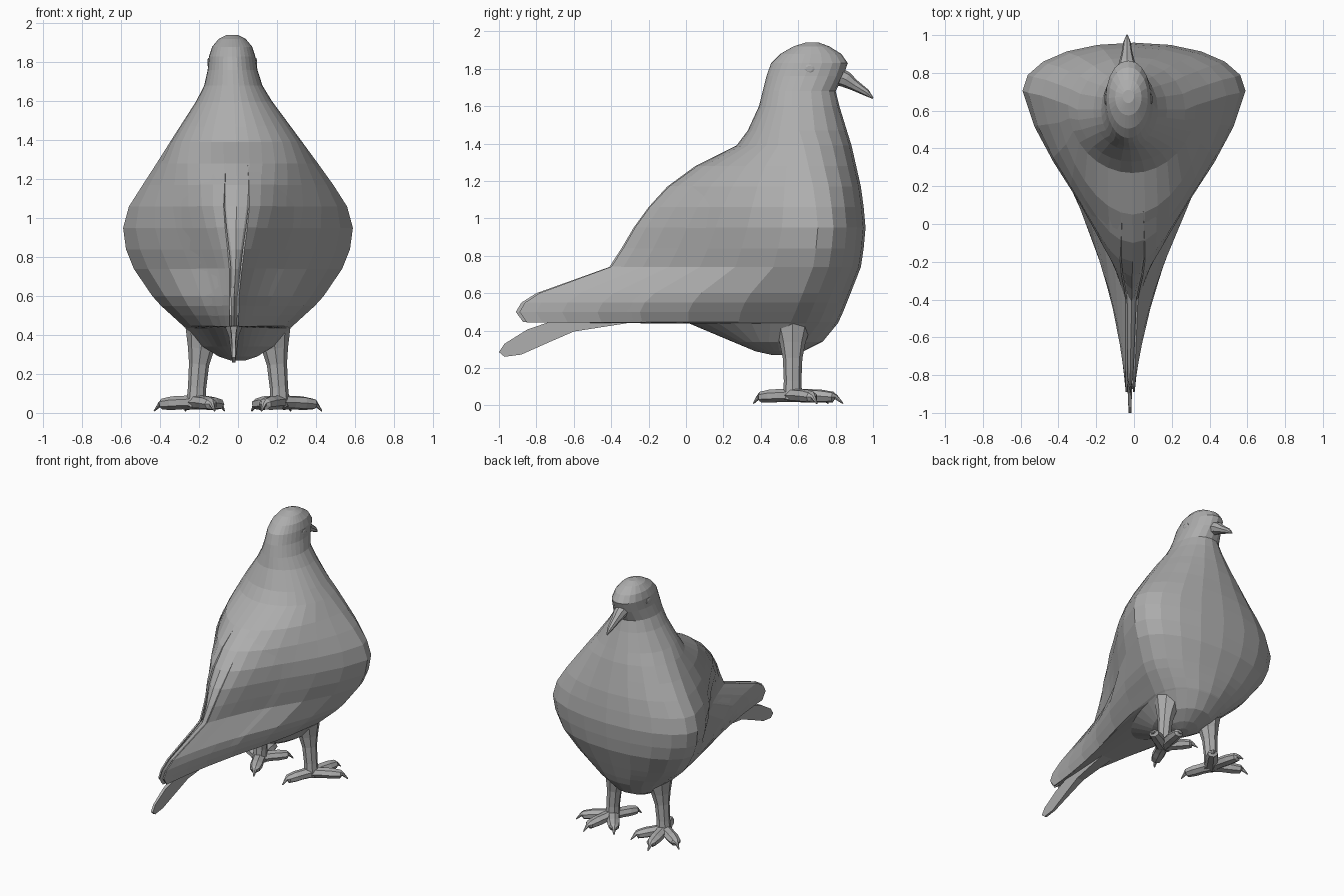
import bpy, bmesh, math
from mathutils import Vector

if "Cube" in bpy.data.objects:
    bpy.data.objects.remove(bpy.data.objects["Cube"])

grey = bpy.data.materials.new("plain grey")
grey.diffuse_color = (0.42, 0.42, 0.42, 1)
grey.use_nodes = True
grey.node_tree.nodes["Principled BSDF"].inputs["Base Color"].default_value = grey.diffuse_color


def make(name, verts, faces):
    me = bpy.data.meshes.new(name)
    me.from_pydata([tuple(v) for v in verts], [], faces)
    bm = bmesh.new()
    bm.from_mesh(me)
    bmesh.ops.recalc_face_normals(bm, faces=bm.faces)
    bm.to_mesh(me)
    bm.free()
    me.materials.append(grey)
    ob = bpy.data.objects.new(name, me)
    bpy.context.collection.objects.link(ob)
    return ob


def loft(name, rings):
    """Closed rings joined by quads, capped at both ends."""
    n = len(rings[0])
    faces = [(i * n + j, i * n + (j + 1) % n, (i + 1) * n + (j + 1) % n, (i + 1) * n + j)
             for i in range(len(rings) - 1) for j in range(n)]
    faces += [tuple(range(n)), tuple(range((len(rings) - 1) * n, len(rings) * n))]
    return make(name, [p for r in rings for p in r], faces)


def tube(name, path, sides=8, flat=1.0):
    """Tapered tube through (x, y, z, radius) points; flat squashes it one way."""
    pts = [Vector(p[:3]) for p in path]
    rings = []
    for i, p in enumerate(pts):
        d = (pts[min(i + 1, len(pts) - 1)] - pts[max(i - 1, 0)]).normalized()
        a = d.cross(Vector((0, 0, 1)) if abs(d.z) < 0.8 else Vector((0, 1, 0))).normalized()
        b = a.cross(d)
        r = path[i][3]
        rings.append([p + a * r * math.cos(t) + b * r * flat * math.sin(t)
                      for t in (2 * math.pi * k / sides for k in range(sides))])
    return loft(name, rings)


# Horizontal slices of the body: z, back y, chest y, half width
levels = [
    (0.27, 0.46, 0.56, 0.04), (0.29, 0.37, 0.63, 0.10), (0.34, 0.25, 0.73, 0.18),
    (0.437, 0.02, 0.81, 0.27), (0.445, -0.87, 0.815, 0.28), (0.5, -0.91, 0.84, 0.34),
    (0.55, -0.88, 0.86, 0.395), (0.6, -0.8, 0.88, 0.44), (0.74, -0.41, 0.935, 0.535),
    (0.84, -0.345, 0.95, 0.575), (0.95, -0.28, 0.96, 0.59), (1.06, -0.2, 0.95, 0.56),
    (1.17, -0.1, 0.935, 0.49), (1.28, 0.05, 0.91, 0.415), (1.39, 0.27, 0.885, 0.34),
    (1.47, 0.33, 0.86, 0.285), (1.6, 0.39, 0.82, 0.195), (1.68, 0.41, 0.8, 0.15),
    (1.76, 0.43, 0.84, 0.128), (1.83, 0.455, 0.865, 0.119), (1.88, 0.505, 0.83, 0.103),
    (1.92, 0.575, 0.765, 0.07), (1.94, 0.64, 0.71, 0.03)]
FRONT, BACK = 5, 8
COLS = FRONT + 1 + BACK


def skin(level, side, col):
    """Point on the body: col runs from the chest centre to the back centre."""
    z, yb, yf, hw = level
    yw = max(yf - 0.255, (yb + yf) / 2)
    # the back is rounded at belly and neck, pointed at the tail
    rnd = 0.7 if z < 0.44 else min(1, max(0, (z - 0.6) / 0.8)) ** 1.5
    cx = -0.03 * min(1, max(0, (z - 1.2) / 0.6))
    if col <= FRONT:
        a = math.pi / 2 * col / FRONT
        x = hw * math.sin(a) ** 0.95
        y = yw + (yf - yw) * max(0, math.cos(a)) ** 0.95
    else:
        t = math.sin(math.pi / 2 * (col - FRONT) / BACK)
        x = hw * (rnd * math.sqrt(max(0, 1 - t * t)) + (1 - rnd) * max(0, 1 - t))
        # sides bulge slightly before tapering into the thin tail
        if 0.44 < z < 1.2:
            x += 0.05 * hw * math.sin(2 * math.pi * t ** 0.9) * (1 - rnd)
        y = yw + (yb - yw) * t
    if y < 0.2:
        cx -= 0.02 * min(1, 0.2 - y)
    return Vector((cx + side * max(x, 0), y, z))


# Body, neck and head as one loft
loft("body", [[skin(l, 1, c) for c in range(COLS)] +
              [skin(l, -1, c) for c in range(COLS - 2, 0, -1)] for l in levels])

# Folded wings: sunk into the body at the shoulder, lifting off along the rear edge
wing_levels = [l for l in levels if 0.44 < l[0] < 1.33]
wing_cols = list(range(FRONT + 2, COLS - 1))
w = len(wing_cols)
for side, label in ((1, "right"), (-1, "left")):
    verts = []
    for l in wing_levels:
        for i, c in enumerate(wing_cols):
            fade = min(1, (1.28 - l[0]) * 4)
            lift = 0.025 * i / (w - 1) * fade - 0.011
            verts.append(skin(l, side, c) + Vector((side * lift, -lift * 0.6, 0)))
    faces = [(i * w + j, i * w + j + 1, (i + 1) * w + j + 1, (i + 1) * w + j)
             for i in range(len(wing_levels) - 1) for j in range(w - 1)]
    wing = make(label + "_wing", verts, faces)
    mod = wing.modifiers.new("thickness", "SOLIDIFY")
    mod.thickness = 0.01
    mod.offset = 0

# Tail blade, a thin upright profile
outline = [(-0.3, 0.46), (-0.3, 0.442), (-0.6, 0.395), (-0.75, 0.33), (-0.88, 0.272),
           (-0.97, 0.26), (-1, 0.285), (-0.97, 0.33), (-0.85, 0.405), (-0.72, 0.45)]
loft("tail", [[(-0.022 + s * (0.008 + 0.06 * max(0, y + 0.9)), y, z) for y, z in outline]
              for s in (-1, 1)])

# Beak, hooked slightly down
beak = [(0.8, 1.765, 0.05), (0.855, 1.742, 0.043), (0.9, 1.712, 0.03),
        (0.965, 1.672, 0.019), (1, 1.642, 0.004)]
tube("beak", [(-0.037, y, z, r) for y, z, r in beak])

leg = [(0.16, 0.52, 0.11), (0.175, 0.42, 0.095), (0.19, 0.33, 0.068),
       (0.2, 0.25, 0.052), (0.21, 0.13, 0.047), (0.215, 0.03, 0.052)]
toe_tips = {"outer": (0.43, 0.7), "middle": (0.27, 0.84),
            "inner": (0.07, 0.76), "hind": (0.12, 0.36)}
# Along each toe: fraction of length, height, radius
toe = [(0, 0.055, 0.048), (0.3, 0.053, 0.044), (0.55, 0.05, 0.045),
       (0.8, 0.045, 0.036), (0.86, 0.045, 0.016), (1, 0.01, 0.004)]

for s, label in ((1, "right"), (-1, "left")):
    # Eye
    tube(label + "_eye", [(-0.03 + s * d, 0.66, 1.8, r) for d, r in
                          ((0.09, 0.028), (0.123, 0.028), (0.127, 0.018))], 10, 0.85)
    # Leg, thick at the thigh
    tube(label + "_leg", [(s * x, 0.57, z, r) for x, z, r in leg])
    # Toes with a claw at each end
    ankle = Vector((0.215, 0.565))
    for name, tip in toe_tips.items():
        path = []
        for f, z, r in toe:
            p = ankle.lerp(Vector(tip), f)
            path.append((s * p.x, p.y, z, r))
        tube(label + "_" + name + "_toe", path, 7, 0.8)
